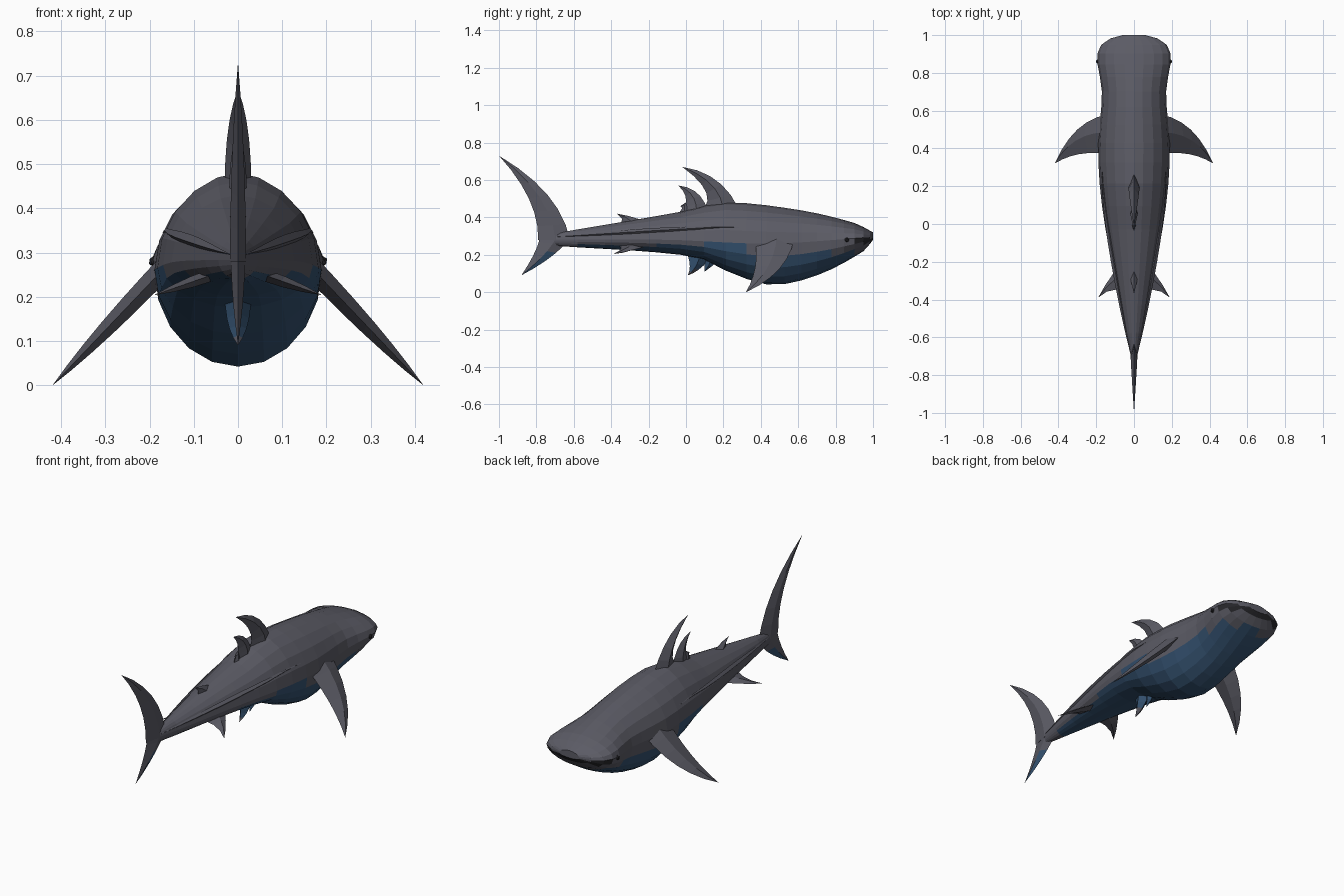
import bpy, bmesh
from math import sin, cos, pi, tau
from mathutils import Vector

old = bpy.data.objects.get("Cube")
if old:
    bpy.data.objects.remove(old)


def material(name, *rgb):
    m = bpy.data.materials.new(name)
    m.use_nodes = True
    m.diffuse_color = (*rgb, 1)
    m.node_tree.nodes["Principled BSDF"].inputs["Base Color"].default_value = (*rgb, 1)
    return m


MATERIALS = [material("slate_grey", .105, .105, .13),
             material("belly_blue", .035, .085, .165),
             material("mouth_dark", .02, .02, .024)]
GREY, BLUE, DARK = range(3)


def all_grey(centre, normal):
    return GREY


def all_blue(centre, normal):
    return BLUE


def loft(name, rings, rule):
    """Skin closed rings, cap both ends and colour each face by a rule."""
    bm = bmesh.new()
    loops = [[bm.verts.new(point) for point in ring] for ring in rings]
    count = len(loops[0])
    for first, second in zip(loops, loops[1:]):
        for i in range(count):
            j = (i + 1) % count
            bm.faces.new((first[i], first[j], second[j], second[i]))
    bm.faces.new(loops[0])
    bm.faces.new(loops[-1])
    bmesh.ops.remove_doubles(bm, verts=bm.verts, dist=.0005)
    bmesh.ops.recalc_face_normals(bm, faces=bm.faces)
    for face in bm.faces:
        face.material_index = rule(face.calc_center_median(), face.normal)
    mesh = bpy.data.meshes.new(name)
    bm.to_mesh(mesh)
    bm.free()
    for m in MATERIALS:
        mesh.materials.append(m)
    bpy.context.collection.objects.link(bpy.data.objects.new(name, mesh))


def smooth_profile(*keys):
    """Return a smooth function through keys ordered from nose to tail."""
    last = len(keys) - 1

    def slope(i):
        a, b = keys[max(i - 1, 0)], keys[min(i + 1, last)]
        return (b[1] - a[1]) / (b[0] - a[0])

    def value(y):
        i = next((k for k in range(last) if y >= keys[k + 1][0]), last - 1)
        (start, low), (end, high) = keys[i], keys[i + 1]
        span = end - start
        t = (y - start) / span
        ease = t * t * (3 - 2 * t)
        bend = t * (1 - t) * span
        return low + (high - low) * ease + bend * ((1 - t) * slope(i) - t * slope(i + 1))
    return value


# Body outline along its length
half_width = smooth_profile((1, .06), (.98, .13), (.94, .18), (.87, .195), (.7, .17),
                            (.4, .19), (.1, .17), (-.3, .1), (-.6, .04), (-.73, .01))
top = smooth_profile((1, .32), (.9, .37), (.6, .44), (.2, .48), (0, .435), (-.73, .31))
middle = smooth_profile((1, .295), (.45, .26), (-.1, .28), (-.73, .283))
bottom = smooth_profile((1, .28), (.95, .22), (.7, .09), (.45, .04), (.2, .12),
                        (.05, .19), (-.73, .25))


def body_point(y, angle):
    """Point on the skin, with a slightly pinched back above the widest line."""
    across, up = cos(angle), sin(angle)
    reach = (top(y) if up > 0 else bottom(y)) - middle(y)
    if up > 0:
        across *= abs(across) ** .15
    return Vector((half_width(y) * across, y, middle(y) + reach * abs(up)))


def body_colour(centre, normal):
    if centre.y > .88 and .255 < centre.z < .285 and normal.z < .2:
        return DARK
    limit = .252 if centre.y < .3 else .212
    return BLUE if centre.z < limit and -.6 < centre.y < .96 else GREY


SIDES, STEPS = 20, 18
stations = [1 - 1.73 * (i / STEPS) ** 1.6 for i in range(STEPS + 1)]
loft("body", [[body_point(y, tau * k / SIDES) for k in range(SIDES)] for y in stations],
     body_colour)


def through(root, mid, tip, t):
    """Parabola passing through three points."""
    p, q, r = Vector(root), Vector(mid), Vector(tip)
    return p * (1 - t) * (1 - t - t) + q * 4 * t * (1 - t) + r * t * (t + t - 1)


def upright(along, out):
    return Vector((0, along, out))


def fin(name, lead, trail, tip, thick, place=upright, rule=all_grey, steps=5):
    """Tapered diamond-section fin between a leading and a trailing edge."""
    normal = (place(1, 0) - place(0, 0)).cross(place(0, 1) - place(0, 0)).normalized()
    rings = []
    for i in range(steps + 1):
        t = i / steps
        front = place(*through(*lead, tip, t))
        back = place(*through(*trail, tip, t))
        centre = front.lerp(back, .45)
        offset = normal * thick * (1 - t * t)
        rings.append([front, centre + offset, back, centre - offset])
    loft(name, rings, rule)


# Fins along the centre line
fin("dorsal_fin", [(.28, .45), (.16, .6)], [(.1, .45), (.1, .55)], (-.02, .67), .03)
fin("dorsal_rear_lobe", [(.12, .43), (.06, .53)], [(-.02, .43), (0, .5)], (-.04, .57), .02)
fin("dorsal_rear_spur", [(.02, .44), (0, .48)], [(-.04, .42), (-.02, .45)], (-.03, .46), .01,
    steps=2)
fin("second_dorsal_fin", [(-.2, .37), (-.28, .4)], [(-.38, .34), (-.34, .38)], (-.37, .42),
    .02, steps=3)
fin("tail_upper_lobe", [(-.62, .28), (-.74, .52)], [(-.79, .28), (-.84, .5)], (-1, .73),
    .018, steps=6)
fin("tail_lower_lobe", [(-.62, .29), (-.72, .19)], [(-.78, .3), (-.81, .21)], (-.88, .09),
    .016, rule=lambda centre, normal: BLUE if normal.y > 0 and centre.z < .2 else GREY)
fin("belly_fin", [(.14, .2), (.08, .13)], [(0, .22), (.02, .15)], (.01, .09), .03,
    rule=lambda centre, normal: BLUE if centre.z > .12 else GREY)
fin("belly_fin_spur", [(.18, .18), (.14, .14)], [(.08, .19), (.1, .15)], (.1, .11), .02,
    rule=all_blue, steps=2)


def pectoral_colour(centre, normal):
    return BLUE if normal.z < 0 and normal.y < 0 and .06 < centre.z < .1 else GREY


# Paired parts, mirrored across the body
for name, side in (("left", 1), ("right", -1)):
    def sloping(along, out, height, drop):
        return Vector((side * out, along, height - drop * out))

    fin(name + "_pectoral_fin", [(.58, .14), (.5, .3)], [(.37, .14), (.37, .29)], (.32, .42),
        .024, lambda a, b: sloping(a, b, .44, 1.05), pectoral_colour, steps=6)
    fin(name + "_pelvic_fin", [(-.2, .06), (-.29, .13)], [(-.36, .05), (-.35, .12)],
        (-.39, .19), .014, lambda a, b: sloping(a, b, .27, .35), steps=3)

    # Slim raised ridge along the rear flank
    ridge = []
    for i in range(9):
        t = i / 8
        core = body_point(.3 - t, .4)
        core.x *= side
        size = .014 * sin(pi * t)
        ridge.append([core + Vector((size * cos(a), 0, size * sin(a)))
                      for a in (0, pi / 2, pi, -pi / 2)])
    loft(name + "_flank_ridge", ridge, all_grey)

    # Eye
    bpy.ops.mesh.primitive_ico_sphere_add(subdivisions=1, radius=.013,
                                          location=(side * .19, .86, .28))
    eye = bpy.context.object
    eye.name = name + "_eye"
    eye.data.materials.append(MATERIALS[DARK])
